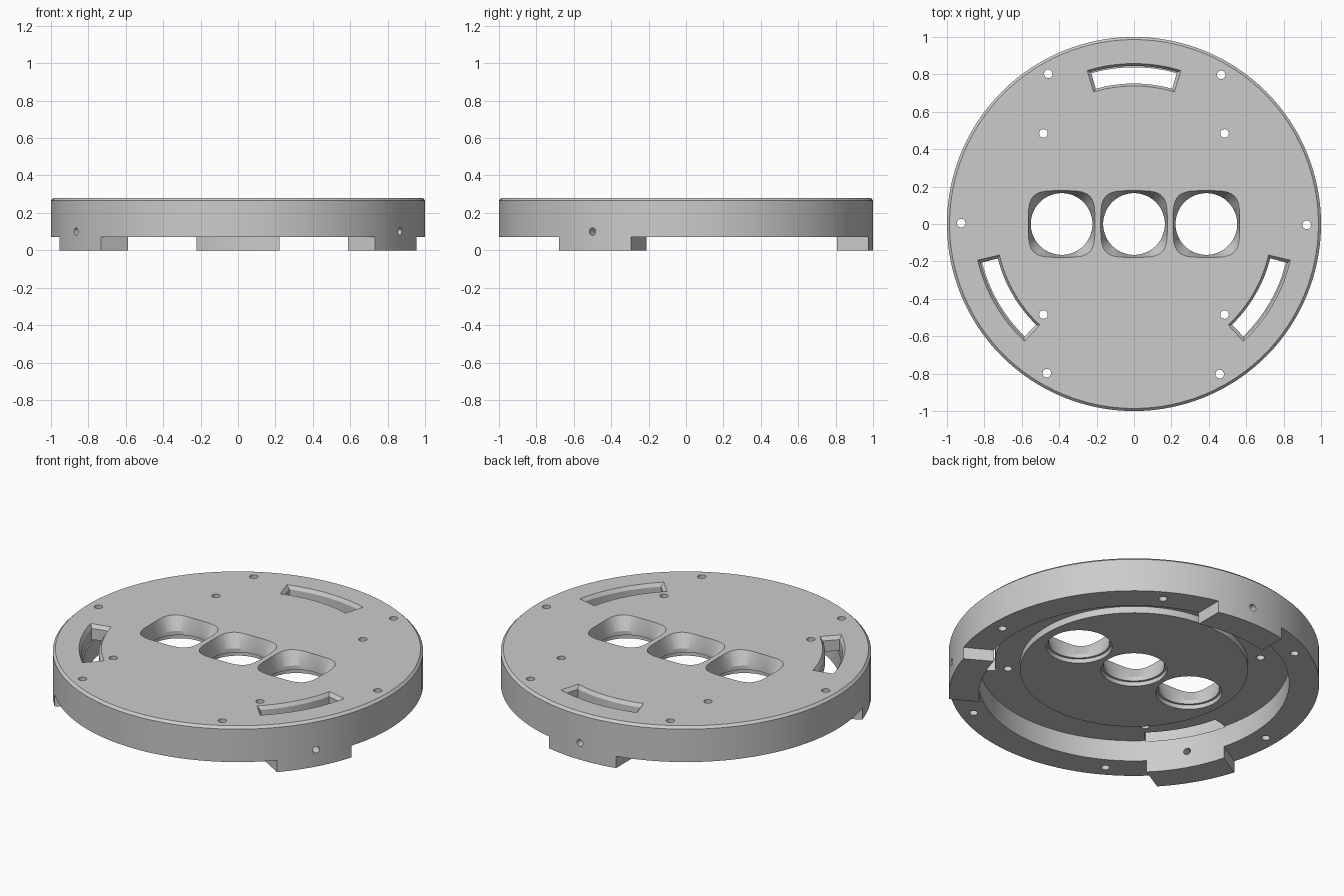
import bpy
import bmesh
import math
from mathutils import Matrix, Vector

if "Cube" in bpy.data.objects:
    bpy.data.objects.remove(bpy.data.objects["Cube"], do_unlink=True)

TOP, RIM, CEILING, BOSS = 0.28, 0.07, 0.195, 0.155
RECESS_R = 0.838
LUG_HALF = 0.222
THIRDS = [math.radians(a) for a in (0, 120, 240)]

grey = bpy.data.materials.new("grey_plastic")
grey.use_nodes = True
grey.diffuse_color = (0.6, 0.6, 0.6, 1)
grey.node_tree.nodes["Principled BSDF"].inputs["Base Color"].default_value = (0.6, 0.6, 0.6, 1)


def make_object(name, bm):
    bmesh.ops.recalc_face_normals(bm, faces=bm.faces[:])
    mesh = bpy.data.meshes.new(name)
    bm.to_mesh(mesh)
    bm.free()
    mesh.materials.append(grey)
    obj = bpy.data.objects.new(name, mesh)
    bpy.context.collection.objects.link(obj)
    return obj


def lathe(name, profile, steps=128):
    bm = bmesh.new()
    verts = [bm.verts.new((r, 0, z)) for r, z in profile]
    edges = [bm.edges.new(pair) for pair in zip(verts, verts[1:])]
    bmesh.ops.spin(bm, geom=verts + edges, cent=(0, 0, 0), axis=(0, 0, 1),
                   angle=math.tau, steps=steps)
    bmesh.ops.remove_doubles(bm, verts=bm.verts[:], dist=1e-5)
    return make_object(name, bm)


def loft(layers, matrix):
    """Closed solid through a stack of (outline, height) layers."""
    bm = bmesh.new()
    rings = [[bm.verts.new(matrix @ Vector((x, y, z))) for x, y in outline]
             for outline, z in layers]
    for low, high in zip(rings, rings[1:]):
        for i in range(len(low)):
            j = (i + 1) % len(low)
            bm.faces.new((low[i], low[j], high[j], high[i]))
    bm.faces.new(rings[0][::-1])
    bm.faces.new(rings[-1])
    return make_object("cutter", bm)


def rounded(radius, power=2, count=64):
    # power 2 is a circle, higher powers become squarer
    points = []
    for i in range(count):
        c, s = math.cos(math.tau * i / count), math.sin(math.tau * i / count)
        r = radius / (abs(c) ** power + abs(s) ** power) ** (1 / power)
        points.append((r * c, r * s))
    return points


def arc_slot(inner, outer, half_angle, count=16):
    angles = [math.radians(90 + half_angle * (2 * i / count - 1)) for i in range(count + 1)]
    return ([(outer * math.cos(a), outer * math.sin(a)) for a in angles]
            + [(inner * math.cos(a), inner * math.sin(a)) for a in reversed(angles)])


def cut(target, layers, matrix=Matrix()):
    cutter = loft(layers, matrix)
    mod = target.modifiers.new("cut", "BOOLEAN")
    mod.operation = "DIFFERENCE"
    mod.solver = "EXACT"
    mod.object = cutter
    bpy.context.view_layer.objects.active = target
    bpy.ops.object.modifier_apply(modifier=mod.name)
    bpy.data.objects.remove(cutter, do_unlink=True)


# Disc with chamfered top edge, hollow underside and central boss
plate = lathe("round_plate", [
    (0, BOSS), (0.615, BOSS), (0.615, CEILING), (RECESS_R, CEILING), (RECESS_R, 0),
    (1, 0), (1, TOP - 0.014), (0.986, TOP), (0, TOP)])

# Trim the skirt between the three parallel-sided lugs
turn = Matrix.Rotation(math.radians(-120), 2)
near = [Vector((LUG_HALF, 0.6)), Vector((LUG_HALF, 1.3))]
far = [turn @ Vector((-LUG_HALF, y)) for y in (1.3, 0.6)]
middle = Vector((math.cos(math.pi / 6), math.sin(math.pi / 6))) * 2
gap = [tuple(p) for p in near + [middle] + far]
for angle in THIRDS:
    cut(plate, [(gap, -0.1), (gap, RIM)], Matrix.Rotation(angle, 4, "Z"))

# Curved slots with chamfered rims, and radial screw holes through the lugs
slot = arc_slot(0.751, 0.845, 15.8)
slot_rim = arc_slot(0.738, 0.858, 17)
pin = rounded(0.02, count=24)
for angle in THIRDS:
    spin = Matrix.Rotation(angle, 4, "Z")
    cut(plate, [(slot, CEILING - 0.005), (slot, TOP - 0.02), (slot_rim, TOP), (slot_rim, TOP + 0.1)], spin)
    radial = spin @ Matrix.Translation((0, 0, 0.1)) @ Matrix.Rotation(-math.pi / 2, 4, "X")
    cut(plate, [(pin, 0.78), (pin, 1.1)], radial)

# Three openings: counterbore below, round throat, squarish flare on top
throat, square, bore = rounded(0.165), rounded(0.178, 4), rounded(0.178)
for x in (-0.387, 0, 0.387):
    place = Matrix.Translation((x, 0, 0))
    cut(plate, [(throat, 0.1), (throat, 0.205), (square, TOP), (square, TOP + 0.1)], place)
    cut(plate, [(bore, 0.1), (bore, 0.18)], place)

# Vertical screw holes: six around the rim, four in a square
spots = [(0.924 * math.cos(math.radians(60 * i - 0.3)),
          0.924 * math.sin(math.radians(60 * i - 0.3))) for i in range(6)]
spots += [(sx * 0.484, sy * 0.484) for sx in (-1, 1) for sy in (-1, 1)]
screw = rounded(0.023, count=24)
for x, y in spots:
    cut(plate, [(screw, -0.1), (screw, TOP + 0.1)], Matrix.Translation((x, y, 0)))

bpy.ops.object.select_all(action="DESELECT")
plate.select_set(True)
bpy.context.view_layer.objects.active = plate
bpy.ops.object.shade_smooth_by_angle(angle=math.radians(25))
